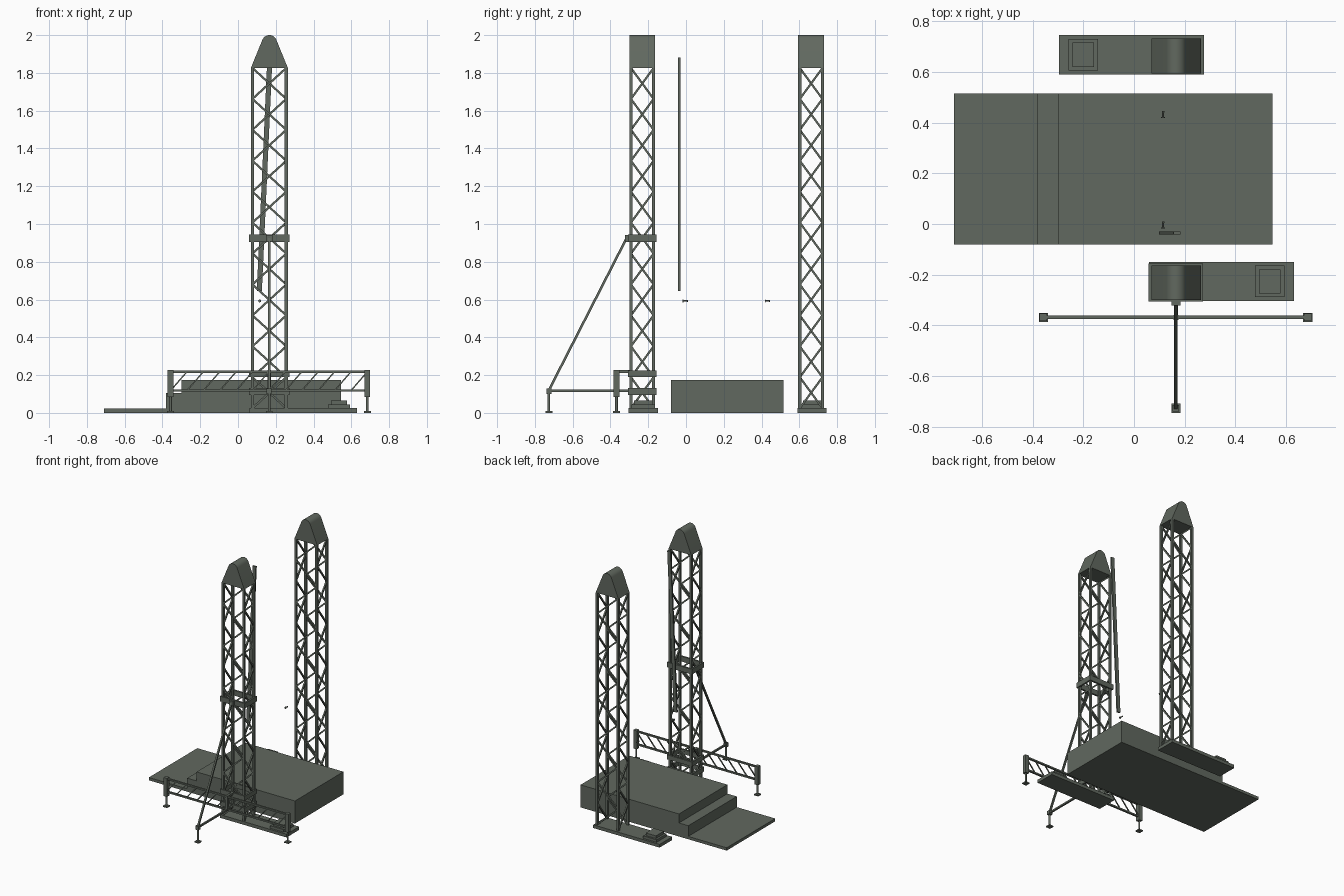
import bpy, bmesh, math
from mathutils import Vector, Matrix

if "Cube" in bpy.data.objects:
    bpy.data.objects.remove(bpy.data.objects["Cube"])

mat = bpy.data.materials.new("grey_green_paint")
mat.diffuse_color = (0.12, 0.14, 0.115, 1)
mat.use_nodes = True
mat.node_tree.nodes["Principled BSDF"].inputs["Base Color"].default_value = mat.diffuse_color


def finish(name, bm, smooth=False):
    bmesh.ops.recalc_face_normals(bm, faces=bm.faces)
    me = bpy.data.meshes.new(name)
    bm.to_mesh(me)
    bm.free()
    ob = bpy.data.objects.new(name, me)
    bpy.context.collection.objects.link(ob)
    me.materials.append(mat)
    if smooth:
        bpy.ops.object.select_all(action='DESELECT')
        ob.select_set(True)
        bpy.context.view_layer.objects.active = ob
        bpy.ops.object.shade_smooth_by_angle()
    return ob


def box(bm, x0, x1, y0, y1, z0, z1):
    m = Matrix.Translation(((x0 + x1) / 2, (y0 + y1) / 2, (z0 + z1) / 2))
    bmesh.ops.create_cube(bm, size=1, matrix=m @ Matrix.Diagonal((x1 - x0, y1 - y0, z1 - z0, 1)))


def strut(bm, a, b, w, d=None):
    a, b = Vector(a), Vector(b)
    v = b - a
    z = v.normalized()
    x = Vector((0, 1, 0)).cross(z)
    if x.length < 0.1:
        x = Vector((1, 0, 0))
    x.normalize()
    rot = Matrix((x, z.cross(x), z)).transposed().to_4x4()
    m = Matrix.Translation((a + b) / 2) @ rot @ Matrix.Diagonal((w, d or w, v.length, 1))
    bmesh.ops.create_cube(bm, size=1, matrix=m)


def cyl(bm, a, b, r, seg=12):
    a, b = Vector(a), Vector(b)
    v = b - a
    m = Matrix.Translation((a + b) / 2) @ v.to_track_quat('Z', 'Y').to_matrix().to_4x4()
    bmesh.ops.create_cone(bm, cap_ends=True, segments=seg, radius1=r, radius2=r, depth=v.length, matrix=m)


def extrude_y(bm, pts, y0, y1):
    f = bm.faces.new([bm.verts.new((x, y0, z)) for x, z in pts])
    g = bmesh.ops.extrude_face_region(bm, geom=[f])
    bmesh.ops.translate(bm, vec=(0, y1 - y0, 0), verts=[e for e in g['geom'] if isinstance(e, bmesh.types.BMVert)])


X0, X1, TOP, N = 0.068, 0.264, 1.826, 11


def tower(tag, y0, y1, plate, hump_x):
    # corner posts and zigzag lattice, opposite faces mirrored
    bm = bmesh.new()
    p, t = 0.017, 0.011
    for x in (X0, X1 - p):
        for y in (y0, y1 - p):
            box(bm, x, x + p, y, y + p, 0.02, TOP)
    xa, xb, ya, yb = X0 + p / 2, X1 - p / 2, y0 + p / 2, y1 - p / 2
    h = (TOP - 0.025) / N
    for i in range(N):
        za, zb = 0.025 + i * h, 0.025 + (i + 1) * h
        if i % 2:
            za, zb = zb, za
        strut(bm, (xa, ya, za), (xb, ya, zb), t)
        strut(bm, (xb, yb, za), (xa, yb, zb), t)
        strut(bm, (xb, ya, za), (xb, yb, zb), t)
        strut(bm, (xa, yb, za), (xa, ya, zb), t)
    finish(tag + "_tower_lattice", bm)
    # wedge cap with rounded ridge
    bm = bmesh.new()
    cx, r, cz = (X0 + X1) / 2, 0.04, 1.96
    arc = [(cx + r * math.cos(a), cz + r * math.sin(a))
           for a in (math.radians(22 + 136 * i / 12) for i in range(13))]
    extrude_y(bm, [(X0, TOP), (X1, TOP)] + arc, y0, y1)
    finish(tag + "_tower_cap", bm, True)
    # base plate with stepped counterweight block and post sockets
    bm = bmesh.new()
    box(bm, plate[0], plate[1], y0 - 0.004, y1 + 0.014, 0, 0.025)
    ym = (y0 + y1) / 2 + 0.005
    box(bm, hump_x - 0.058, hump_x + 0.058, ym - 0.062, ym + 0.062, 0.025, 0.045)
    box(bm, hump_x - 0.043, hump_x + 0.043, ym - 0.048, ym + 0.048, 0.045, 0.066)
    finish(tag + "_base_plate", bm)


FY0, FY1 = -0.3, -0.163
tower("front", FY0, FY1, (0.06, 0.63), 0.535)
tower("rear", 0.594, 0.731, (-0.295, 0.275), -0.2)

# stepped platform
bm = bmesh.new()
extrude_y(bm, [(-0.71, 0), (0.545, 0), (0.545, 0.175), (-0.3, 0.175), (-0.3, 0.105),
               (-0.38, 0.105), (-0.38, 0.022), (-0.71, 0.022)], -0.08, 0.515)
finish("stepped_platform", bm)

# square collars clamped round the front tower
bm = bmesh.new()
for z0, z1 in ((0.905, 0.945), (0.19, 0.225), (0.096, 0.132)):
    a, b, c, d, w = 0.058, 0.272, -0.306, -0.156, 0.014
    box(bm, a, b, c, c + w, z0, z1)
    box(bm, a, b, d - w, d, z0, z1)
    box(bm, a, a + w, c, d, z0, z1)
    box(bm, b - w, b, c, d, z0, z1)
finish("tower_collars", bm)

# outrigger truss beam
LX, RX, BY, MX = -0.357, 0.685, -0.368, 0.165
bm = bmesh.new()
for z in (0.118, 0.218):
    box(bm, LX, RX, BY - 0.007, BY + 0.007, z - 0.006, z + 0.006)
n = 12
s = (RX - LX) / n
for i in range(n):
    strut(bm, (LX + i * s, BY, 0.118), (LX + (i + 1) * s, BY, 0.218), 0.007)
box(bm, MX - 0.008, MX + 0.008, BY, -0.3, 0.21, 0.226)
box(bm, MX - 0.01, MX + 0.01, BY - 0.01, BY + 0.01, 0.112, 0.226)
finish("outrigger_beam", bm)


# adjustable legs
def leg(name, x, y, z0, z1, w):
    bm = bmesh.new()
    box(bm, x - w, x + w, y - w, y + w, z0, z1)
    cyl(bm, (x, y, 0.008), (x, y, z0), 0.007)
    box(bm, x - 0.018, x + 0.018, y - 0.018, y + 0.018, 0, 0.009)
    finish(name, bm)


leg("left_outrigger_leg", LX, BY, 0.085, 0.228, 0.015)
leg("right_outrigger_leg", RX, BY, 0.085, 0.228, 0.015)
leg("front_brace_leg", MX, -0.726, 0.1, 0.13, 0.013)

# diagonal brace and its ground bar
bm = bmesh.new()
strut(bm, (MX, -0.726, 0.12), (MX, -0.312, 0.93), 0.013)
strut(bm, (MX, -0.726, 0.116), (MX, -0.3, 0.116), 0.013)
box(bm, MX - 0.018, MX + 0.018, -0.322, -0.3, 0.905, 0.942)
finish("front_brace", bm)

# leaning blade
bm = bmesh.new()
strut(bm, (0.113, -0.036, 0.646), (0.169, -0.036, 1.882), 0.027, 0.012)
finish("leaning_bar", bm)

# small pivot pins
for tag, y in (("front", -0.018), ("rear", 0.417)):
    bm = bmesh.new()
    cyl(bm, (0.115, y, 0.593), (0.115, y + 0.028, 0.593), 0.004)
    cyl(bm, (0.115, y, 0.593), (0.115, y + 0.004, 0.593), 0.008)
    cyl(bm, (0.115, y + 0.022, 0.593), (0.115, y + 0.028, 0.593), 0.005)
    finish(tag + "_pivot_pin", bm, True)
